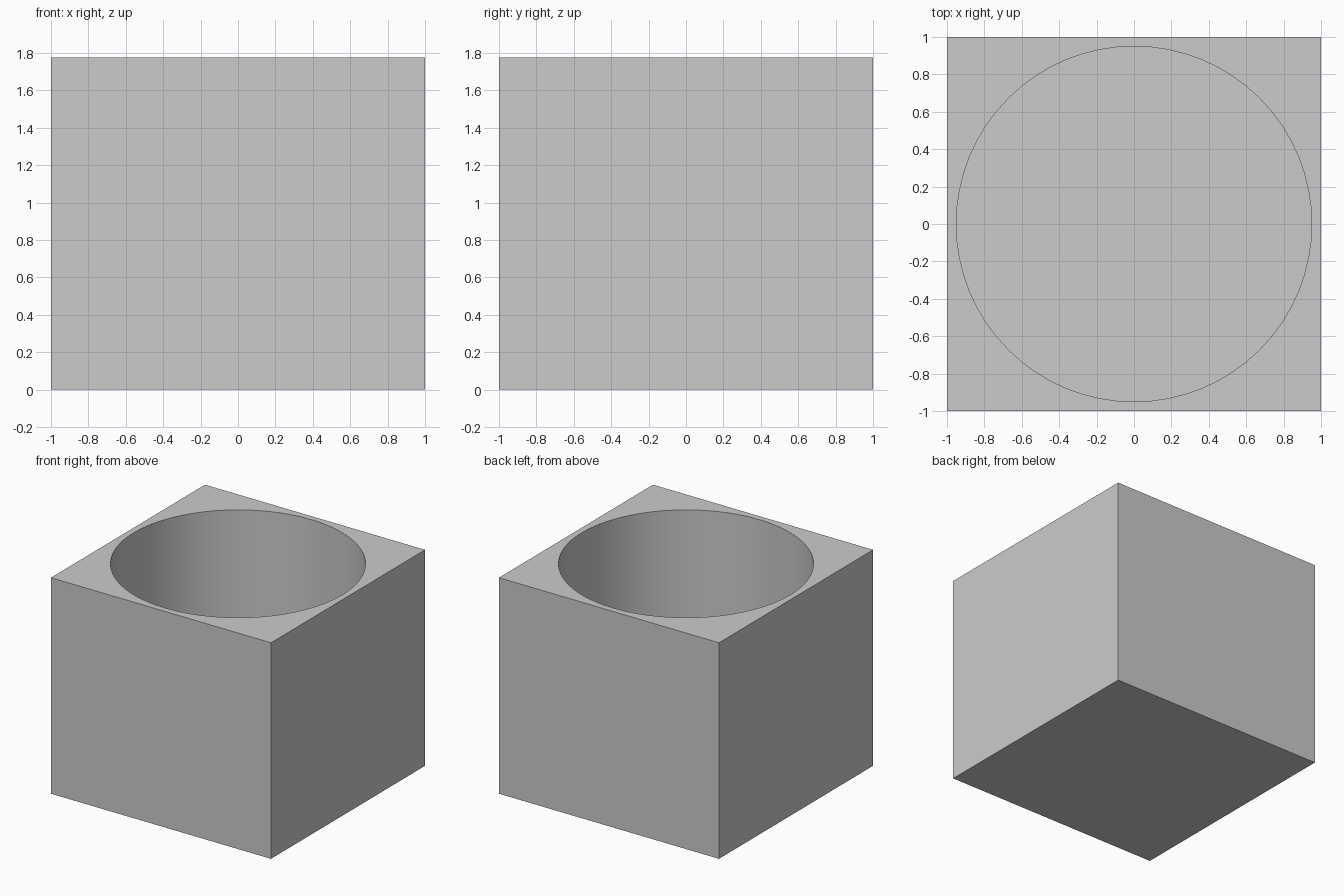
import bpy

if "Cube" in bpy.data.objects:
    bpy.data.objects.remove(bpy.data.objects["Cube"])

SIZE, HEIGHT = 2.0, 1.775
RADIUS, FLOOR = 0.95, 0.05

# Square block body
bpy.ops.mesh.primitive_cube_add(size=1, location=(0, 0, HEIGHT / 2))
body = bpy.context.object
body.name = "square_planter"
body.scale = (SIZE, SIZE, HEIGHT)
bpy.ops.object.transform_apply(location=True, rotation=False, scale=True)

# Round well cutter, open at the top and stopping above a thin floor
depth = HEIGHT - FLOOR + 0.2
bpy.ops.mesh.primitive_cylinder_add(vertices=64, radius=RADIUS, depth=depth,
                                    location=(0, 0, FLOOR + depth / 2))
cutter = bpy.context.object
cutter.name = "well_cutter"
cutter.hide_render = True
cutter.hide_set(True)

# Cut the well into the body
cut = body.modifiers.new("well", 'BOOLEAN')
cut.operation = 'DIFFERENCE'
cut.solver = 'EXACT'
cut.object = cutter
bpy.context.view_layer.objects.active = body
body.select_set(True)
bpy.ops.object.modifier_apply(modifier=cut.name)
bpy.data.objects.remove(cutter, do_unlink=True)

# Smooth well wall, sharp edges elsewhere
bpy.ops.object.shade_smooth_by_angle(angle=0.52)
